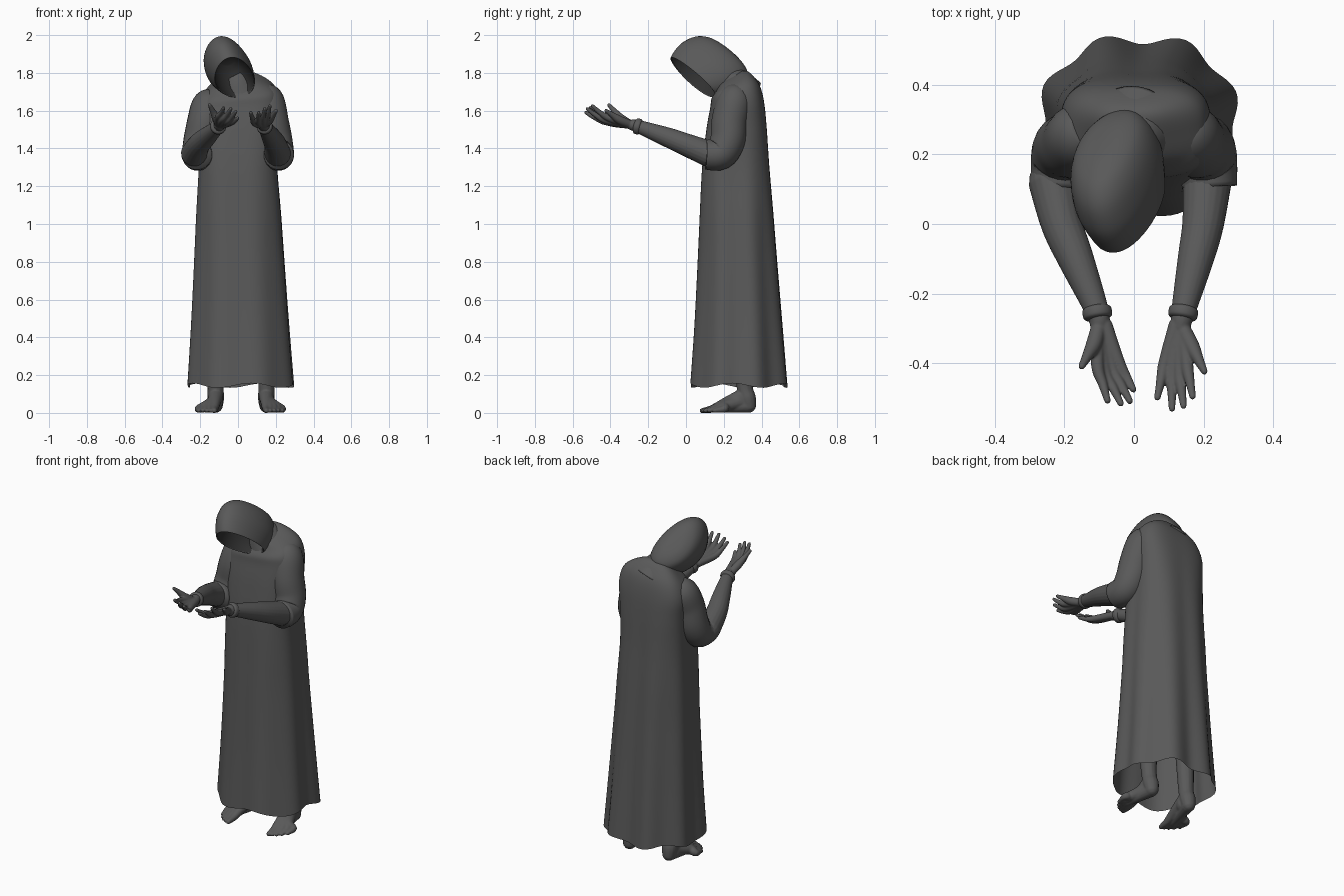
import bpy, bmesh, math
from mathutils import Vector

if "Cube" in bpy.data.objects:
    bpy.data.objects.remove(bpy.data.objects["Cube"])


def material(name, value):
    m = bpy.data.materials.new(name)
    m.use_nodes = True
    m.diffuse_color = (value, value, value, 1)
    m.node_tree.nodes["Principled BSDF"].inputs["Base Color"].default_value = (value, value, value, 1)
    return m


GREY = material("dark grey", 0.1)
BLACK = material("near black", 0.03)


def finish(name, bm, voxel=0, mat=GREY):
    """Turn a bmesh into a smooth object, optionally fused by a remesh."""
    bmesh.ops.recalc_face_normals(bm, faces=bm.faces)
    mesh = bpy.data.meshes.new(name)
    bm.to_mesh(mesh)
    bm.free()
    mesh.materials.append(mat)
    ob = bpy.data.objects.new(name, mesh)
    bpy.context.collection.objects.link(ob)
    for p in mesh.polygons:
        p.use_smooth = True
    if voxel:
        mod = ob.modifiers.new("fuse", "REMESH")
        mod.mode, mod.voxel_size, mod.use_smooth_shade = "VOXEL", voxel, True
        soft = ob.modifiers.new("soften", "SMOOTH")
        soft.factor, soft.iterations = 0.5, 4


def spline(keys, steps):
    """Catmull-Rom through key tuples of any length."""
    out = []
    for i in range(len(keys) - 1):
        quad = list(zip(keys[max(i - 1, 0)], keys[i], keys[i + 1], keys[min(i + 2, len(keys) - 1)]))
        for s in range(steps):
            t = s / steps
            out.append([0.5 * (2 * b + (c - a) * t + (2 * a - 5 * b + 4 * c - d) * t * t
                               + (3 * b - a - 3 * c + d) * t ** 3) for a, b, c, d in quad])
    out.append(list(keys[-1]))
    return out


def loft(bm, rings, cap_start=True, cap_end=True):
    loops = [[bm.verts.new(p) for p in ring] for ring in rings]
    n = len(loops[0])
    for a, b in zip(loops, loops[1:]):
        for i in range(n):
            bm.faces.new((a[i], a[(i + 1) % n], b[(i + 1) % n], b[i]))
    if cap_start:
        bm.faces.new(loops[0][::-1])
    if cap_end:
        bm.faces.new(loops[-1])


def tube(bm, keys, sides=14, rounded=True):
    """Round limb through (x, y, z, radius) keys."""
    pts = spline(keys, 5)
    if rounded:
        for end, nxt in ((0, 1), (-1, -2)):
            p, q = Vector(pts[end][:3]), Vector(pts[nxt][:3])
            d, r = (p - q).normalized(), pts[end][3]
            extra = [[*(p + d * r * math.sin(a)), r * math.cos(a)] for a in (0.5, 1.0, 1.4)]
            pts = extra[::-1] + pts if end == 0 else pts + extra
    rings, side = [], None
    for i, p in enumerate(pts):
        d = (Vector(pts[min(i + 1, len(pts) - 1)][:3]) - Vector(pts[max(i - 1, 0)][:3])).normalized()
        side = side or d.orthogonal()
        side = (side - d * side.dot(d)).normalized()
        up = d.cross(side)
        rings.append([Vector(p[:3]) + p[3] * (side * math.cos(a) + up * math.sin(a))
                      for a in (math.tau * k / sides for k in range(sides))])
    loft(bm, rings)


# Robe: stacked rounded rings, folds deepening toward the hem
# keys: z, centre x, centre y, half width, half depth, back slope
robe_keys = [
    (0.145, 0.014, 0.277, 0.279, 0.254, 0),
    (0.50, 0.010, 0.275, 0.256, 0.229, 0),
    (1.00, 0.004, 0.268, 0.228, 0.198, 0),
    (1.30, 0.000, 0.263, 0.208, 0.178, 0),
    (1.50, 0.002, 0.268, 0.208, 0.160, 0),
    (1.62, 0.005, 0.272, 0.215, 0.144, 0.05),
    (1.69, 0.008, 0.266, 0.198, 0.130, 0.2),
    (1.735, 0.005, 0.262, 0.158, 0.102, 0.35),
    (1.77, -0.005, 0.250, 0.095, 0.074, 0.5),
    (1.785, -0.01, 0.245, 0.030, 0.030, 0.6),
]
rings = []
for z, cx, cy, rx, ry, slope in spline(robe_keys, 5):
    fall = max(0, min(1, (1.65 - z) / 1.5))
    power = 2.4 + 0.7 * max(0, min(1, (z - 0.9) / 0.6))
    ring = []
    for k in range(96):
        a = math.tau * k / 96
        c, s = math.cos(a), math.sin(a)
        back = 0.35 + 0.65 * (0.5 + 0.5 * s)
        lobe = math.cos(8 * (a - math.radians(110)))
        grow = (abs(c) ** power + abs(s) ** power) ** (-1 / power) * (1 + 0.06 * back * fall * lobe)
        x, y = rx * grow * c, ry * grow * s
        wave = 0.012 * math.cos(5 * a + 0.6) * max(0, 1 - (z - 0.145) / 0.3)
        roll = 0.09 * x * max(0, min(1, (z - 1.4) / 0.3))
        ring.append((cx + x, cy + y, z + slope * y + roll + wave))
    rings.append(ring)
bm = bmesh.new()
loft(bm, rings, cap_start=False)
finish("robe", bm)

# Hood: egg-shaped rings stacked backward from a tilted opening
mouth = Vector((-0.02, 0.035, 1.78))
facing = Vector((0.30, -0.68, -0.67)).normalized()
across = Vector((0, 0, 1)).cross(facing).normalized()
upward = facing.cross(across)
lean = upward - across * 0.38


def hood_rings(keys):
    out = []
    for back, low, high, half in spline(keys, 4):
        mid, reach = (low + high) / 2, (high - low) / 2
        out.append([mouth - facing * back + across * half * math.cos(a) * (1 - 0.15 * math.sin(a))
                    + lean * (mid + reach * math.sin(a))
                    for a in (math.tau * k / 40 for k in range(40))])
    return out


bm = bmesh.new()
loft(bm, hood_rings([
    (0, -0.142, 0.137, 0.110), (0, -0.148, 0.143, 0.116), (0.05, -0.178, 0.153, 0.128),
    (0.105, -0.20, 0.153, 0.135), (0.17, -0.20, 0.132, 0.124), (0.214, -0.18, 0.09, 0.098),
    (0.236, -0.13, 0.03, 0.055), (0.241, -0.07, -0.03, 0.012)]), cap_start=False)
finish("hood", bm)

# Dark hollow inside the hood
bm = bmesh.new()
loft(bm, hood_rings([(0.15, -0.05, 0.05, 0.04), (0.12, -0.09, 0.09, 0.078),
                     (0.05, -0.133, 0.13, 0.104), (0, -0.142, 0.137, 0.110)]), cap_end=False)
finish("hood_lining", bm, mat=BLACK)

# Nape: cloth running from the back of the hood to the shoulders
bm = bmesh.new()
tube(bm, [(-0.03, 0.24, 1.795, 0.068), (-0.012, 0.252, 1.755, 0.098), (0.005, 0.272, 1.70, 0.132)], 32, rounded=False)
finish("nape", bm)

# Sleeves
for side, name in ((-1, "right_sleeve"), (1, "left_sleeve")):
    lift = 0.012 * side
    path = [(0.125, 0.275, 1.68 + lift, 0.065), (0.152, 0.257, 1.64 + lift, 0.092),
            (0.173, 0.23, 1.54, 0.096), (0.196, 0.22, 1.44, 0.093),
            (0.210, 0.18, 1.372, 0.087), (0.217, 0.105, 1.367, 0.079)]
    bm = bmesh.new()
    tube(bm, [(side * x, y, z, r) for x, y, z, r in path], 24, rounded=False)
    finish(name, bm)


# Forearm and hand fused together, with a band at the wrist
def arm(name, forearm, fingers, thumb):
    bm = bmesh.new()
    tube(bm, forearm, 20)
    wx, wy, wz, _ = forearm[-1]
    for base, tip in fingers:
        b, t = Vector(base), Vector(tip)
        m = b.lerp(t, 0.55) - Vector((0, 0, 0.006))
        tube(bm, [(wx + (b.x - wx) * 0.3, wy, wz, 0.022), (*b, 0.0185), (*m, 0.0135), (*t, 0.0095)])
    b, t = Vector(thumb[0]), Vector(thumb[1])
    tube(bm, [(wx, wy, wz, 0.022), (*b, 0.023), (*b.lerp(t, 0.55), 0.0155), (*t, 0.01)])
    finish(name, bm, 0.004)
    bm = bmesh.new()
    a, c = Vector(forearm[-2][:3]), Vector(forearm[-1][:3])
    tube(bm, [(*a.lerp(c, f), r) for f, r in ((-0.3, 0.033), (-0.1, 0.042), (0.4, 0.041), (0.6, 0.028))], 20)
    finish(name + "_wristband", bm)


arm("right_arm",
    [(-0.233, 0.12, 1.372, 0.07), (-0.207, 0, 1.42, 0.06), (-0.167, -0.1, 1.46, 0.052),
     (-0.106, -0.25, 1.515, 0.034), (-0.1, -0.29, 1.525, 0.027)],
    [((-0.105, -0.405, 1.565), (-0.076, -0.507, 1.615)), ((-0.084, -0.42, 1.55), (-0.038, -0.515, 1.61)),
     ((-0.062, -0.415, 1.54), (-0.012, -0.508, 1.595)), ((-0.045, -0.395, 1.535), (-0.002, -0.475, 1.56))],
    ((-0.115, -0.345, 1.56), (-0.15, -0.408, 1.63)))
arm("left_arm",
    [(0.21, 0.12, 1.372, 0.07), (0.198, 0, 1.42, 0.06), (0.177, -0.1, 1.46, 0.052),
     (0.142, -0.25, 1.515, 0.035), (0.135, -0.29, 1.525, 0.028)],
    [((0.152, -0.405, 1.56), (0.168, -0.495, 1.625)), ((0.13, -0.425, 1.55), (0.142, -0.522, 1.61)),
     ((0.108, -0.42, 1.54), (0.109, -0.53, 1.59)), ((0.088, -0.4, 1.535), (0.067, -0.498, 1.59))],
    ((0.165, -0.35, 1.55), (0.202, -0.423, 1.60)))

# Bare feet with legs running up inside the robe
for name, side, ankle, big_toe in (("right_foot", -1, -0.118, -0.125), ("left_foot", 1, 0.15, 0.15)):
    bm = bmesh.new()
    tube(bm, [(ankle * 0.9, 0.3, 0.6, 0.06), (ankle, 0.305, 0.25, 0.048), (ankle, 0.312, 0.13, 0.043),
              (ankle, 0.325, 0.08, 0.045), (ankle, 0.333, 0.04, 0.039)])
    for i in range(5):
        x = big_toe + side * 0.021 * i
        y = 0.085 + 0.004 * i * i
        fat = 0.015 if i == 0 else 0.012
        tube(bm, [(ankle, 0.29, 0.085 - 0.007 * i, 0.04), (ankle + (x - ankle) * 0.55, 0.21, 0.052 - 0.004 * i, 0.03),
                  (x, y + 0.055, 0.022, 0.021), (x, y + 0.012, 0.014, fat), (x, y, 0.012, fat * 0.9)])
    tube(bm, [(ankle, 0.325, 0.036, 0.036), ((ankle + big_toe) / 2 + side * 0.025, 0.2, 0.026, 0.026),
              (big_toe + side * 0.03, 0.15, 0.02, 0.02)])
    finish(name, bm, 0.005)
